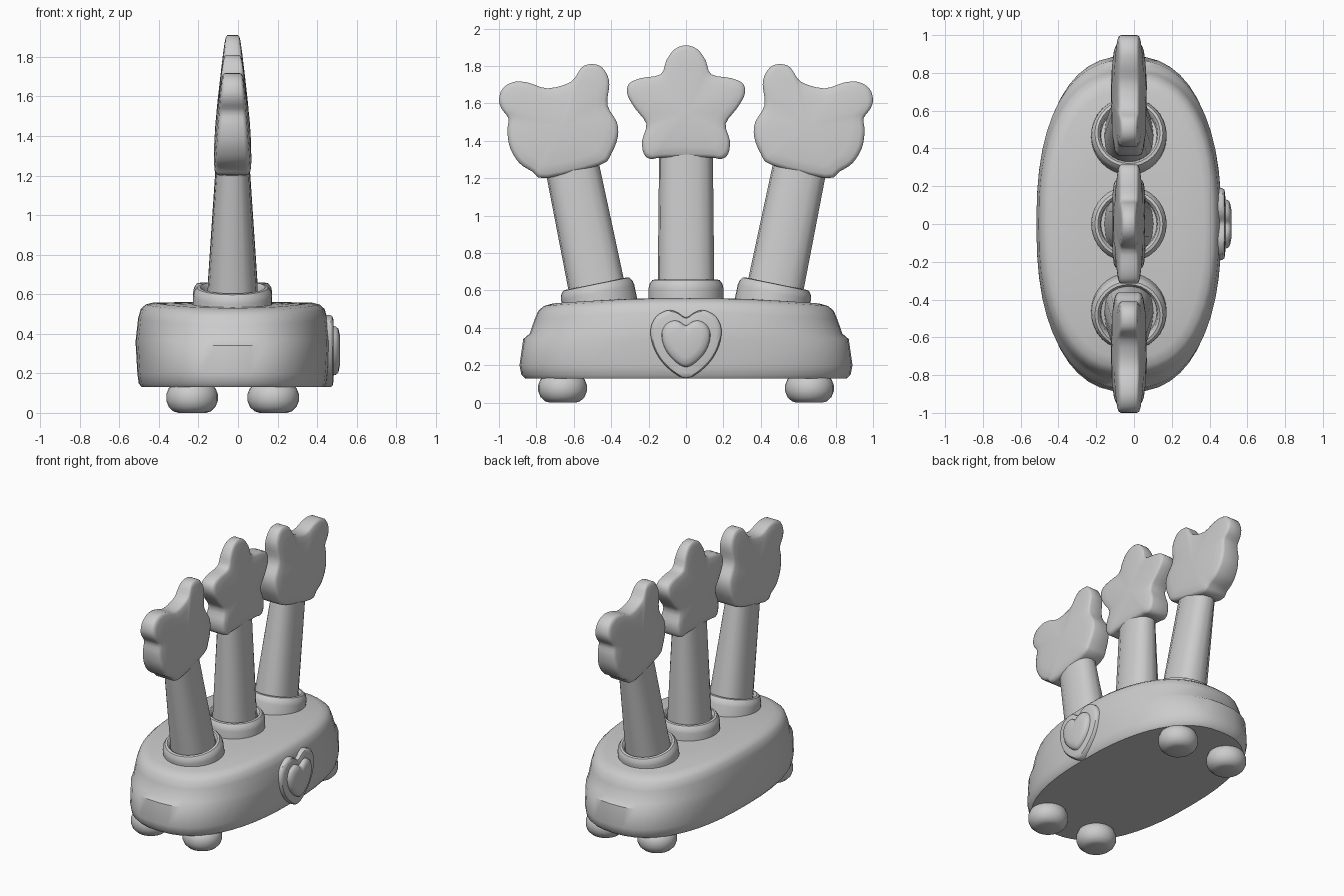
import bpy, bmesh, math
from mathutils import Matrix, Vector

if "Cube" in bpy.data.objects:
    bpy.data.objects.remove(bpy.data.objects["Cube"])

CX = -0.027          # centre line of the base and the poles
TILT = math.radians(11.5)

grey = bpy.data.materials.new("light_grey")
grey.use_nodes = True
grey.diffuse_color = (0.6, 0.6, 0.6, 1)
grey.node_tree.nodes["Principled BSDF"].inputs["Base Color"].default_value = (0.6, 0.6, 0.6, 1)


def loft(name, rings, matrix=None, angle=40):
    """Skin a list of equal-length point rings and cap both ends."""
    bm = bmesh.new()
    loops = [[bm.verts.new(p) for p in ring] for ring in rings]
    n = len(loops[0])
    for a, b in zip(loops, loops[1:]):
        for i in range(n):
            j = (i + 1) % n
            bm.faces.new((a[i], a[j], b[j], b[i]))
    bm.faces.new(loops[0][::-1])
    bm.faces.new(loops[-1])
    if matrix:
        bm.transform(matrix)
    bmesh.ops.recalc_face_normals(bm, faces=bm.faces[:])
    mesh = bpy.data.meshes.new(name)
    bm.to_mesh(mesh)
    bm.free()
    mesh.materials.append(grey)
    obj = bpy.data.objects.new(name, mesh)
    bpy.context.collection.objects.link(obj)
    bpy.ops.object.select_all(action='DESELECT')
    obj.select_set(True)
    bpy.context.view_layer.objects.active = obj
    bpy.ops.object.shade_smooth_by_angle(angle=math.radians(angle))
    return obj


def oval(rx, ry, z, n=24, power=2.0):
    """Superellipse ring at height z."""
    ring = []
    for i in range(n):
        t = 2 * math.pi * i / n
        c, s = math.cos(t), math.sin(t)
        ring.append(Vector((math.copysign(abs(c) ** (2 / power), c) * rx,
                            math.copysign(abs(s) ** (2 / power), s) * ry, z)))
    return ring


def smooth(points, steps=3):
    """Closed Catmull-Rom curve through 2D points."""
    pts = [Vector(p) for p in points]
    n, out = len(pts), []
    for i in range(n):
        a, b, c, d = (pts[(i + k) % n] for k in (-1, 0, 1, 2))
        for s in range(steps):
            t = s / steps
            out.append(0.5 * (2 * b + (c - a) * t + (2 * a - 5 * b + 4 * c - d) * t * t
                              + (3 * b - a - 3 * c + d) * t ** 3))
    return out


def mirrored(half):
    """Complete a half outline whose first point lies on the axis."""
    return half + [(-y, z) for y, z in reversed(half) if y > 0.001]


# Oval base with a low shoulder at its ends and a gently domed top
base_rings = []
for z, rx, ry in [(0.13, 0.46, 0.86), (0.15, 0.475, 0.88), (0.2, 0.482, 0.89),
                  (0.34, 0.49, 0.87), (0.37, 0.49, 0.835), (0.48, 0.478, 0.81),
                  (0.525, 0.465, 0.79), (0.548, 0.44, 0.76), (0.558, 0.4, 0.71),
                  (0.56, 0.25, 0.45), (0.56, 0.06, 0.1)]:
    ring = oval(rx, ry, z, 48, 2.4)
    for p in ring:
        if z > 0.4:
            p.z -= 0.035 * (p.y / 0.8) ** 2
    base_rings.append(ring)
loft("base", base_rings, Matrix.Translation((CX, 0, 0)))

# Four rounded feet
foot_profile = [(0, 0.07), (0.008, 0.095), (0.03, 0.118), (0.06, 0.13),
                (0.095, 0.13), (0.125, 0.118), (0.15, 0.09)]
for sx, side in ((-1, "right"), (1, "left")):
    for sy, end in ((-1, "front"), (1, "back")):
        loft(f"foot_{end}_{side}", [oval(r, r, z) for z, r in foot_profile],
             Matrix.Translation((CX + sx * 0.205, sy * 0.66, 0)))

# Collars and tapered poles, the outer two leaning outward
collar_profile = [(-0.03, 0.2), (0.06, 0.2), (0.085, 0.195), (0.105, 0.18),
                  (0.108, 0.165), (0.095, 0.152), (0.05, 0.148)]
for side, label in ((-1, "front"), (0, "middle"), (1, "back")):
    place = (Matrix.Translation((CX, side * 0.46, 0.53 if side else 0.55))
             @ Matrix.Rotation(-side * TILT, 4, 'X'))
    loft(f"collar_{label}", [oval(r, r, z, 32) for z, r in collar_profile], place)
    loft(f"pole_{label}", [oval(0.133, 0.152, 0, 16, 2.5),
                           oval(0.076, 0.143, 0.85, 16, 2.5)], place, 50)


def head(name, outline, centre):
    """Puffed plate whose thickness shrinks toward the top."""
    outline, centre = smooth(outline), Vector(centre)
    shells = [(0.06, 1.18), (0.4, 1.14), (0.75, 1.06), (0.92, 0.97), (0.98, 0.87), (1, 0.7)]
    rings = []
    for side, layers in ((1, shells), (-1, shells[::-1])):
        for scale, thick in layers:
            ring = []
            for p in outline:
                y, z = centre + (p - centre) * scale
                depth = 0.095 - 0.08 * (z - 1.2)
                ring.append((CX + side * depth * thick, y, z))
            rings.append(ring)
    loft(name, rings, None, 50)


# Star head on the middle pole
star = [(0, 1.91), (0.06, 1.89), (0.105, 1.83), (0.135, 1.755), (0.24, 1.735),
        (0.305, 1.705), (0.313, 1.645), (0.27, 1.57), (0.212, 1.49),
        (0.235, 1.40), (0.225, 1.33), (0.19, 1.303), (0.12, 1.31)]
head("star_head", mirrored(star), (0, 1.55))

# Eared heads on the outer poles
eared = [(0.46, 1.27), (0.40, 1.33), (0.365, 1.42), (0.37, 1.50), (0.42, 1.59),
         (0.41, 1.70), (0.425, 1.76), (0.46, 1.80), (0.51, 1.81), (0.56, 1.79),
         (0.615, 1.715), (0.74, 1.68), (0.84, 1.71), (0.92, 1.715), (0.98, 1.68),
         (1.0, 1.62), (0.985, 1.57), (0.95, 1.52), (0.955, 1.45), (0.94, 1.36),
         (0.89, 1.28), (0.82, 1.235), (0.75, 1.20)]
head("eared_head_back", eared, (0.66, 1.48))
head("eared_head_front", [(-y, z) for y, z in eared], (-0.66, 1.48))

# Heart badge: a plate with a smaller raised heart
heart = smooth(mirrored([(0, 0.455), (0.05, 0.485), (0.1, 0.493), (0.16, 0.46), (0.19, 0.39),
                         (0.175, 0.30), (0.13, 0.22), (0.06, 0.155), (0, 0.13)]))
middle = Vector((0, 0.32))


def heart_ring(x, scale):
    return [(x, *(middle + (p - middle) * scale)) for p in heart]


loft("heart_plate", [heart_ring(x, s) for x, s in
                     ((0.4, 1), (0.468, 1), (0.478, 0.96), (0.483, 0.85), (0.484, 0.1))])
loft("heart_raised", [heart_ring(x, s) for x, s in
                      ((0.47, 0.7), (0.495, 0.67), (0.508, 0.6), (0.515, 0.42), (0.516, 0.06))])
